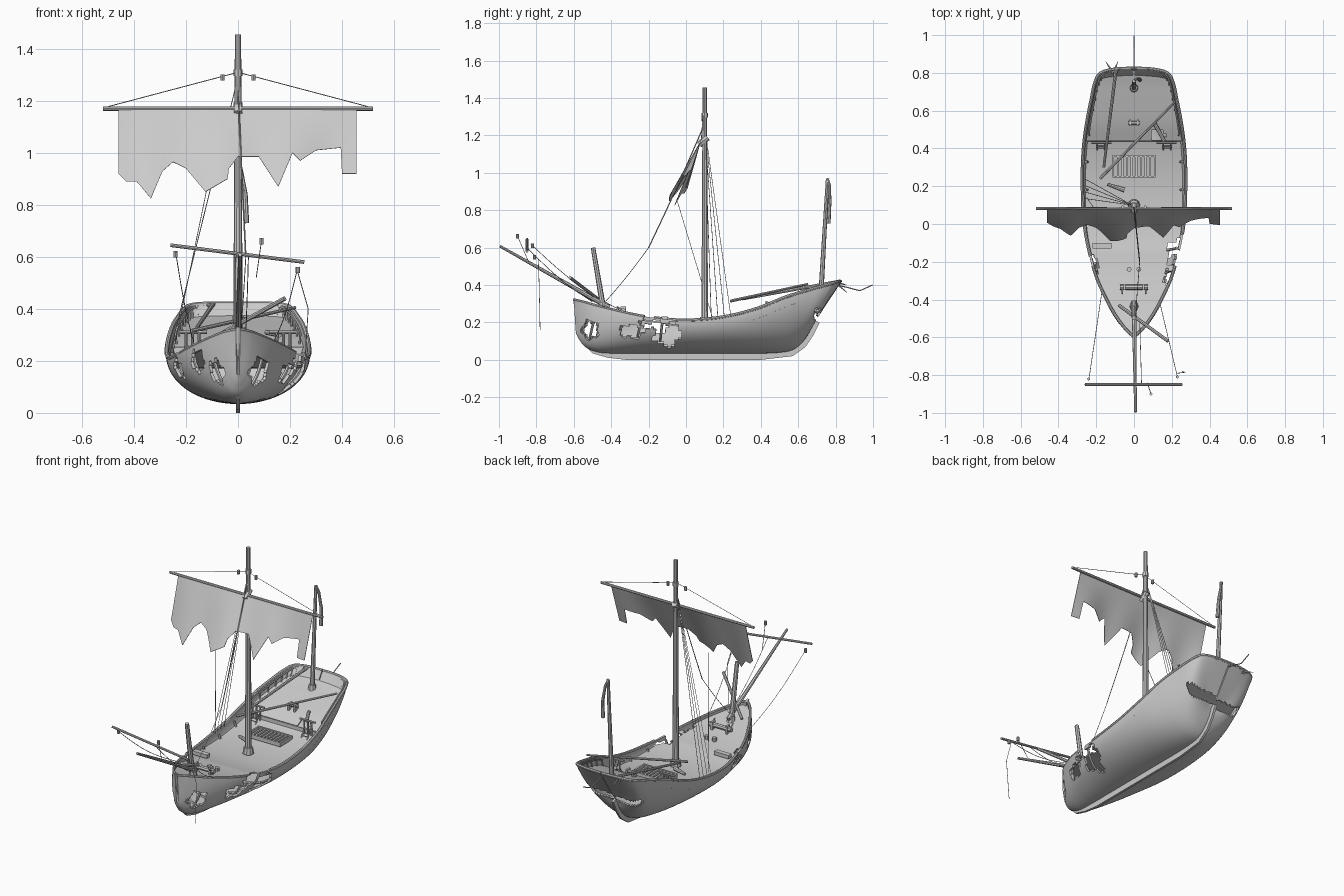
import bpy, bmesh
from math import sin, cos, pi, sqrt, atan2
from mathutils import Vector

if "Cube" in bpy.data.objects:
    bpy.data.objects.remove(bpy.data.objects["Cube"])

# Hull stations: keel y, keel z, sheer y, half width, sheer z
ST = [(-.585, .15, -.595, .004, .32), (-.565, .11, -.55, .05, .31), (-.53, .07, -.48, .10, .29),
      (-.46, .045, -.40, .145, .27), (-.34, .04, -.29, .195, .245), (-.20, .04, -.17, .23, .225),
      (0, .04, 0, .262, .212), (.20, .04, .20, .272, .23), (.38, .04, .38, .268, .275),
      (.50, .045, .53, .25, .335), (.57, .06, .66, .225, .375), (.62, .10, .75, .205, .40),
      (.655, .15, .80, .175, .415), (.67, .19, .82, .10, .42), (.68, .20, .825, .003, .42)]
LAST = len(ST) - 1


def station(s):
    i = min(int(s), LAST - 1)
    t = s - i
    a, b, c, d = (ST[max(0, min(LAST, k))] for k in (i - 1, i, i + 1, i + 2))
    return [.5 * (2 * q + (r - p) * t + (2 * p - 5 * q + 4 * r - u) * t * t + (3 * q - p - 3 * r + u) * t ** 3)
            for p, q, r, u in zip(a, b, c, d)]


def skin(s, f, k=1):
    """Point on the hull side at height fraction f; k is the side and width factor."""
    yb, zb, yt, w, zt = station(s)
    return Vector((k * w * sqrt(max(0, 1 - (1 - f) ** 2)), yb + (yt - yb) * f, zb + (zt - zb) * f))


def below(s, d, k=1):
    """Point on the hull side a distance d below the sheer."""
    _, zb, _, _, zt = station(s)
    return skin(s, max(0, 1 - d / (zt - zb)), k)


def make(name, bm, thick=0, smooth=True):
    me = bpy.data.meshes.new(name)
    bmesh.ops.recalc_face_normals(bm, faces=bm.faces)
    bm.to_mesh(me)
    bm.free()
    ob = bpy.data.objects.new(name, me)
    bpy.context.collection.objects.link(ob)
    if smooth:
        for p in me.polygons:
            p.use_smooth = True
    if thick:
        m = ob.modifiers.new("thickness", 'SOLIDIFY')
        m.thickness, m.offset = thick, 0
    return ob


def sheet(name, rows, thick, torn=lambda c: False):
    bm = bmesh.new()
    vs = [[bm.verts.new(p) for p in r] for r in rows]
    for a, b in zip(vs, vs[1:]):
        for i in range(len(a) - 1):
            q = (a[i], a[i + 1], b[i + 1], b[i])
            if not torn(sum((v.co for v in q), Vector()) / 4):
                bm.faces.new(q)
    bmesh.ops.delete(bm, geom=[v for v in bm.verts if not v.link_faces], context='VERTS')
    return make(name, bm, thick)


def tube(name, pts, r0, r1=None, res=2):
    cu = bpy.data.curves.new(name, 'CURVE')
    cu.dimensions, cu.bevel_depth, cu.bevel_resolution, cu.use_fill_caps = '3D', 1, res, True
    sp = cu.splines.new('POLY')
    sp.points.add(len(pts) - 1)
    r1 = r0 if r1 is None else r1
    for i, p in enumerate(pts):
        sp.points[i].co = (*p, 1)
        sp.points[i].radius = r0 + (r1 - r0) * i / (len(pts) - 1)
    ob = bpy.data.objects.new(name, cu)
    bpy.context.collection.objects.link(ob)
    return ob


def rope(name, a, b, sag=0, r=.0017):
    a, b = Vector(a), Vector(b)
    tube(name, [a.lerp(b, i / 10) - Vector((0, 0, sag * sin(pi * i / 10))) for i in range(11)], r, res=0)


def box(name, c, size):
    bm = bmesh.new()
    bmesh.ops.create_cube(bm, size=1)
    for v in bm.verts:
        v.co = Vector(c) + Vector(size) * v.co
    return make(name, bm, smooth=False)


def inside(u, v, ph):
    return u * u + v * v < 1 + .3 * sin(5 * atan2(v, u) + ph)


# Hull shell with ragged holes: side, y, z, y radius, z radius
HOLES = [(1, -.51, .16, .045, .05), (-1, -.51, .16, .035, .045), (1, -.29, .155, .065, .035),
         (1, -.10, .14, .075, .06), (1, -.19, .20, .06, .03), (-1, -.39, .20, .05, .04),
         (-1, -.16, .17, .06, .035), (1, .70, .24, .02, .04), (-1, .69, .22, .02, .035)]


def hull_torn(c):
    return any(c.x * k > 0 and inside((c.y - y) / ry, (c.z - z) / rz, y * 40) for k, y, z, ry, rz in HOLES)


N = 150
rows = [[skin(LAST * i / N, 1 - cos(abs(j) / 24 * pi / 2), 1 if j > 0 else -1) for j in range(-24, 25)]
        for i in range(N + 1)]
sheet("hull", rows, .012, hull_torn)

# Keel and stem plate
outer = [(-.605, .33), (-.578, .15), (-.55, .085), (-.5, .035), (-.42, .012), (-.32, 0), (.4, 0), (.57, .02),
         (.64, .07), (.68, .13), (.715, .2)]
inner = [(.69, .21), (.64, .14), (.57, .065), (.4, .045), (-.4, .045), (-.52, .08), (-.56, .16), (-.575, .32)]
bm = bmesh.new()
f = bm.faces.new([bm.verts.new((-.007, y, z)) for y, z in outer + inner])
g = bmesh.ops.extrude_face_region(bm, geom=[f])
bmesh.ops.translate(bm, vec=(.014, 0, 0), verts=[v for v in g["geom"] if isinstance(v, bmesh.types.BMVert)])
make("keel", bm, smooth=False)

# Main deck, raised stern deck and the step between them
DECK_HOLES = [(.22, -.16, .045, .07), (.19, -.29, .03, .05), (-.22, -.25, .03, .09), (.13, .47, .035, .03)]


def deck_torn(c):
    return any(inside((c.x - x) / rx, (c.y - y) / ry, y * 30) for x, y, rx, ry in DECK_HOLES)


def deck(name, s0, s1, d0, d1, n):
    rows = []
    for i in range(n + 1):
        s = s0 + (s1 - s0) * i / n
        d = d0 + (d1 - d0) * max(0, (i / n - .6) / .4)
        rows.append([below(s, d, .98 * k / 16) for k in range(-16, 17)])
    sheet(name, rows, .008, deck_torn)


deck("main_deck", .4, 8.4, .02, .075, 60)
deck("stern_deck", 8.4, 13.8, .05, .05, 40)
sheet("deck_step", [[below(8.4, d, .97 * k / 8) for k in range(-8, 9)] for d in (.05, .08)], .006)

# Ribs, gunwales, wales and stern rail
for k in (-1, 1):
    for i in range(9):
        tube("rib", [skin(1.3 + i * .8, 1 - cos(j / 10 * pi / 2), .955 * k) + Vector((0, 0, .008))
                     for j in range(1, 10)], .007, res=1)
    for a, b, d, r in ((0, 4.6, 0, .008), (5.7 if k > 0 else 5, LAST, 0, .009), (7, 13, .055, .005),
                       (8.5, 13, .09, .005)):
        tube("gunwale" if d == 0 else "wale", [below(a + (b - a) * i / 50, d, k * 1.005) for i in range(51)], r)
    tube("stern_rail", [below(8.6 + 5 * i / 24, .008, k * .93) for i in range(25)], .005, res=1)
    for i in range(10):
        s = 8.6 + i * .5
        tube("rail_post", [below(s, .05, k * .93), below(s, .005, k * .93)], .004, res=1)
    # Short railing at the deck break
    tube("break_rail", [(k * .12, .43, .31), (k * .225, .43, .31)], .006)
    for x in (.15, .175, .2):
        tube("break_post", [(k * x, .43, .22), (k * x, .43, .312)], .005)
    # Ladder below it
    for x in (.155, .195):
        tube("ladder_side", [(k * x, .385, .20), (k * x, .425, .26)], .004, res=0)
    for z in (.21, .225, .24):
        tube("ladder_rung", [(k * .155, .385 + (z - .2) * .66, z), (k * .195, .385 + (z - .2) * .66, z)], .003, res=0)

# Masts and spars
tube("main_mast", [(0, .1, .19), (0, .1, .8), (0, .1, 1.455)], .019, .012, 3)
tube("main_mast_collar", [(0, .1, .19), (0, .1, .228)], .032, .026, 3)
tube("main_yard", [(-.52, .082, 1.17), (0, .082, 1.17), (.52, .082, 1.17)], .008)
tube("yard_sling", [(0, .07, 1.15), (0, .115, 1.19)], .018, .018)
tube("stern_mast", [(0, .72, .33), (0, .757, .97)], .014, .009)
tube("stern_mast_collar", [(0, .72, .34), (0, .722, .375)], .024, .02)
tube("broken_stern_top", [(0, .757, .97), (.012, .768, .93), (.028, .768, .84), (.032, .762, .73)], .006, .011)
tube("broken_fore_mast", [(0, -.44, .26), (0, -.497, .6)], .016, .012)
tube("fore_mast_collar", [(0, -.435, .25), (0, -.442, .29)], .025, .02)
tube("bowsprit", [(0, -.41, .28), (.008, -.995, .608)], .013, .007)
tube("bowsprit_yard", [(-.26, -.85, .645), (.255, -.85, .58)], .007)
tube("fallen_bow_spar", [(.18, -.62, .44), (-.08, -.43, .295)], .009)
tube("fallen_stern_spar", [(-.18, .24, .315), (.22, .65, .405)], .008, .006)
tube("fallen_stern_spar", [(-.095, .82, .42), (-.16, .3, .325)], .009, .007)
tube("stern_hook", [(0, .81, .40), (0, .86, .388), (0, .93, .37), (0, .997, .4)], .003)
for x, y, z in ((-.15, .86, .40), (-.085, .86, .36)):
    tube("splinter", [(-.11, .80, .415), (x, y, z)], .008, .001)

# Torn sail
EDGE = [(-.46, .92), (-.43, .89), (-.39, .89), (-.335, .825), (-.29, .93), (-.25, .965), (-.2, .94), (-.125, .85),
        (-.04, .90), (-.06 + .025, .94), (0, .985), (.08, .985), (.155, .87), (.21, 1.0), (.24, .97), (.3, 1.01),
        (.395, 1.02), (.4, .92), (.455, .92)]


def edge(x):
    for (a, p), (b, q) in zip(EDGE, EDGE[1:]):
        if x <= b:
            return p + (q - p) * (x - a) / (b - a)
    return EDGE[-1][1]


xs = sorted({-.46 + .915 * i / 110 for i in range(111)} | {p[0] for p in EDGE})
rows = []
for x in xs:
    col = []
    for j in range(11):
        d = (1.168 - edge(x)) * j / 10
        col.append((x, .078 - d * (.42 + .12 * cos(x * 6)) + .012 * sin(x * 22) * d / .3, 1.168 - d))
    rows.append(col)
sheet("sail", rows, .003)

# Rigging
for i in range(4):
    rope("shroud", (-.01, .1, 1.25), (-.262, .135 + .035 * i, .23))
for k in (-1, 1):
    rope("yard_lift", (0, .09, 1.31), (k * .5, .082, 1.178))
tube("mast_band", [(0, .1, 1.295), (0, .1, 1.32)], .017)
rope("forestay", (0, .09, 1.24), (.03, -.2, .6), .01, .003)
rope("forestay", (.03, -.2, .6), (.01, -.45, .29), .01)
rope("sail_sheet", (-.12, -.05, .86), (-.25, .14, .23), 0)
rope("bow_rope", (-.24, -.83, .62), (-.17, -.36, .27), .03)
rope("bow_rope", (.23, -.81, .56), (.14, -.43, .28), .03)
rope("bow_rope", (.04, -.85, .6), (.03, -.5, .31), .02)
rope("hanging_rope", (.23, -.79, .54), (.27, -.785, .4))
rope("hanging_rope", (.27, -.785, .4), (.255, -.78, .16))
rope("hanging_rope", (.09, -.9, .66), (.07, -.84, .52))
for x, y, z in ((-.24, -.82, .61), (.23, -.81, .55), (.09, -.9, .66), (-.06, .09, 1.29), (.06, .09, 1.29)):
    tube("pulley_block", [(x, y, z - .012), (x, y, z), (x, y, z + .012)], .008)

# Hatch frame with grating bars
for y in (.25, .36):
    box("hatch_frame", (0, y, .215), (.22, .01, .025))
for x in (-.11, .11):
    box("hatch_frame", (x, .305, .215), (.01, .12, .025))
for i in range(8):
    box("hatch_bar", (-.084 + .024 * i, .305, .218), (.011, .11, .012))

# Windlass, bitts, capstan and loose beams
tube("windlass_drum", [(-.075, -.335, .262), (.075, -.335, .262)], .014)
for k in (-1, 1):
    box("windlass_post", (k * .05, -.335, .255), (.012, .03, .06))
    tube("windlass_bar", [(k * .062, -.335, .262), (k * .062, -.37, .285)], .004)
    tube("deck_bitt", [(k * .026, -.24, .215), (k * .026, -.24, .24)], .013)
    box("capstan_cheek", (k * .02, .535, .305), (.01, .035, .05))
tube("capstan", [(-.03, .535, .318), (.03, .535, .318)], .01)
box("loose_beam", (-.17, -.115, .222), (.1, .03, .022))
tube("loose_plank", [(-.14, .21, .215), (-.05, .18, .215)], .008, .014)
tube("loose_plank", [(.11, .53, .31), (.16, .44, .30)], .01)

# Turn curves into meshes with smooth sides and sharp ends
bpy.ops.object.select_all(action='SELECT')
bpy.context.view_layer.objects.active = bpy.data.objects["hull"]
bpy.ops.object.convert(target='MESH')
bpy.ops.object.shade_smooth_by_angle()
